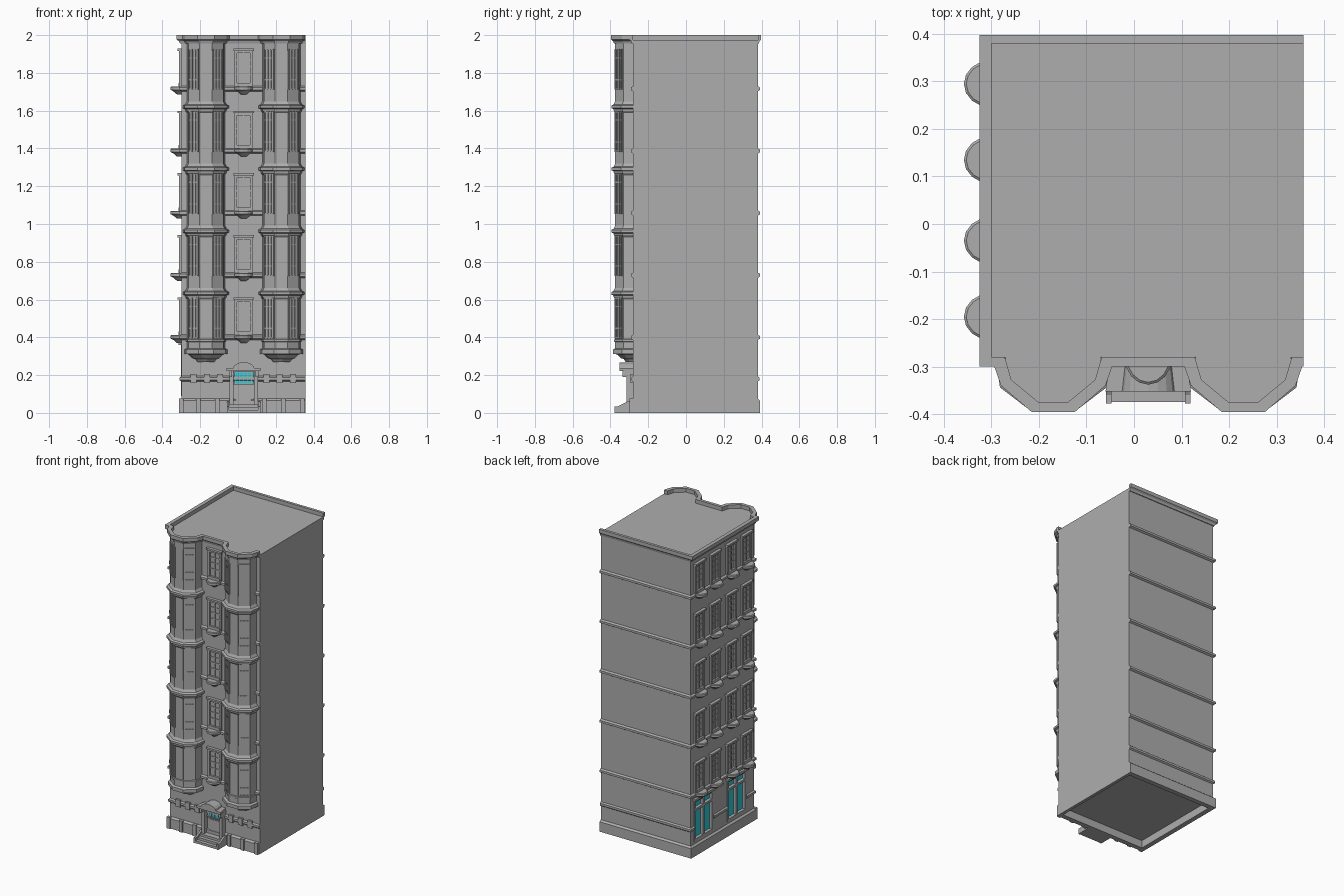
import bpy, bmesh, math
from mathutils import Matrix, Vector

if "Cube" in bpy.data.objects:
    bpy.data.objects.remove(bpy.data.objects["Cube"])


def material(name, rgb):
    m = bpy.data.materials.new(name)
    m.use_nodes = True
    m.diffuse_color = (*rgb, 1)
    m.node_tree.nodes["Principled BSDF"].inputs["Base Color"].default_value = (*rgb, 1)
    return m


STONE = material("grey stone", (0.42, 0.42, 0.42))
GLASS = material("teal glass", (0.03, 0.6, 0.7))

RIGHT, LEFT, BACK, FRONT = 0.357, -0.30, 0.38, -0.28
ROOF, TOP = 1.975, 2.0
STOREY = 0.329
FLOORS = [0.40 + STOREY * i for i in range(5)]
BAYS = (-0.17, 0.23)
DOOR_X = 0.03


def finish(name, bm, mat=STONE):
    bmesh.ops.recalc_face_normals(bm, faces=bm.faces)
    mesh = bpy.data.meshes.new(name)
    bm.to_mesh(mesh)
    bm.free()
    mesh.materials.append(mat)
    ob = bpy.data.objects.new(name, mesh)
    bpy.context.collection.objects.link(ob)
    return ob


def add_box(bm, x0, x1, y0, y1, z0, z1):
    size = Vector((x1 - x0, y1 - y0, z1 - z0))
    mid = Vector((x0 + x1, y0 + y1, z0 + z1)) / 2
    bmesh.ops.create_cube(bm, size=1, matrix=Matrix.Translation(mid) @ Matrix.Diagonal(size).to_4x4())


def boxes(name, items, mat=STONE):
    bm = bmesh.new()
    for item in items:
        add_box(bm, *item)
    return finish(name, bm, mat)


def add_loft(bm, outline, levels):
    """Stack outline(offset) at each (z, offset) and skin it."""
    rings = [[bm.verts.new((x, y, z)) for x, y in outline(off)] for z, off in levels]
    for a, b in zip(rings, rings[1:]):
        for i in range(len(a)):
            j = (i + 1) % len(a)
            bm.faces.new((a[i], a[j], b[j], b[i]))
    bm.faces.new(rings[0])
    bm.faces.new(rings[-1])


def loft(name, outline, levels, mat=STONE):
    bm = bmesh.new()
    add_loft(bm, outline, levels)
    return finish(name, bm, mat)


def copy(ob, name, matrix):
    new = bpy.data.objects.new(name, ob.data)
    new.matrix_world = matrix
    bpy.context.collection.objects.link(new)


def on_wall(x, y, z, turn):
    return Matrix.Translation((x, y, z)) @ Matrix.Rotation(turn, 4, "Z")


# Main block with plinth and string courses; the right side is a flush party wall
def block(off):
    right = RIGHT + min(off, 0)
    return [(LEFT - off, FRONT - off), (right, FRONT - off),
            (right, BACK + off), (LEFT - off, BACK + off)]


def course(z, half, out):
    return [(z - half, 0), (z - half * 0.5, out), (z + half * 0.5, out), (z + half, 0)]


levels = [(0.05, -0.02), (0, -0.02), (0, 0.012), (0.065, 0.012), (0.075, 0)]
levels += course(0.18, 0.014, 0.009)
for z in FLOORS:
    levels += course(z, 0.014, 0.012)
body = loft("main_block", block, levels + [(ROOF, 0)])

# Shop window openings in the left-hand street wall
SHOPS = (0.245, -0.10)
cutter = boxes("opening_cutter", [(-0.4, LEFT + 0.025, y - 0.1, y + 0.1, 0.09, 0.36) for y in SHOPS])
cutter.hide_render = True
cut = body.modifiers.new("openings", "BOOLEAN")
cut.object = cutter
cut.solver = "EXACT"
bpy.context.view_layer.objects.active = body
bpy.ops.object.modifier_apply(modifier=cut.name)
bpy.data.objects.remove(cutter)
for n, y in enumerate(SHOPS):
    gx = LEFT + 0.018
    boxes(f"shop_glass_{n}", [(gx, gx + 0.008, y - 0.1, y + 0.1, 0.09, 0.36)], GLASS)
    bars = [(LEFT - 0.002, gx + 0.004, y + s - 0.007, y + s + 0.007, 0.09, 0.36) for s in (-0.093, 0, 0.093)]
    bars += [(LEFT - 0.002, gx + 0.004, y - 0.1, y + 0.1, z, z + 0.014) for z in (0.09, 0.29, 0.346)]
    bars.append((LEFT - 0.015, LEFT, y - 0.11, y + 0.11, 0.36, 0.375))
    boxes(f"shop_frame_{n}", bars)


# Bay towers: faceted plan, corbelled foot, belts at each storey
def bay_plan(cx):
    half = [(0.102, -0.335 + 0.06), (0.092, -0.332), (0.033, -0.375)]

    def outline(off):
        right = [(hx + off * k, y - off * d) for (hx, y), k, d in zip(half, (1, 1, 0.6), (0, 0.6, 1))]
        return [(cx + x, y) for x, y in right] + [(cx - x, y) for x, y in reversed(right)]
    return outline


bay_levels = [(0.27, -0.055), (0.285, -0.045), (0.29, -0.03), (0.31, -0.01), (0.312, 0.012),
              (0.335, 0.012), (0.342, 0), (0.375, 0), (0.378, 0.005), (0.388, 0.005), (0.391, 0)]
for z in FLOORS[:-1]:
    belt = z + 0.232
    bay_levels += [(belt - 0.03, 0), (belt - 0.02, 0.007), (belt - 0.01, 0.009), (belt - 0.006, 0.02),
                   (belt + 0.008, 0.02), (belt + 0.014, 0.008), (belt + 0.03, 0)]
bay_levels.append((ROOF, 0))

# Bay windows: slim vertical lights on the slanted faces
w = 0.028
parts = [(-w, w, -0.002, 0.01, 0, 0.215)]
parts += [(s - 0.003, s + 0.003, -0.007, 0, 0, 0.215) for s in (-w, -0.01, 0.01, w)]
parts += [(-w, w, -0.006, 0, z, z + 0.006) for z in (0, 0.05, 0.165, 0.209)]
light = boxes("bay_window_pattern", parts)
slope = math.atan2(0.043, 0.059)
for n, cx in enumerate(BAYS):
    loft(f"bay_tower_{n}", bay_plan(cx), bay_levels)
    for f, z in enumerate(FLOORS):
        for side in (-1, 1):
            copy(light, f"bay_window_{n}_{f}_{'right' if side < 0 else 'left'}",
                 on_wall(cx + side * 0.0625, -0.3535, z - 0.005, side * slope))
        boxes(f"bay_pilasters_{n}_{f}",
              [(cx + s * 0.03 - 0.004, cx + s * 0.03 + 0.004, -0.379, -0.37, z - 0.005, z + 0.2) for s in (-1, 1)])
bpy.data.objects.remove(light)

# Sash windows with hood, sill and half-round balcony
w = 0.042


def half_round(off):
    steps = [math.pi * i / 8 for i in range(9)]
    return [((0.05 + off) * math.cos(a), -(0.058 + off) * math.sin(a)) for a in steps]


bm = bmesh.new()
for part in [(-w, w, -0.003, 0.01, 0.015, 0.19), (-0.055, 0.055, -0.02, 0, 0.2, 0.212),
             (-0.05, 0.05, -0.012, 0, 0.188, 0.2), (-w, w, -0.016, 0, 0.012, 0.03),
             (-0.003, 0.003, -0.008, 0, 0.02, 0.19)]:
    add_box(bm, *part)
for s in (-w, w):
    add_box(bm, s - 0.008, s + 0.008, -0.012, 0, 0.012, 0.19)
for z in (0.075, 0.115, 0.15):
    add_box(bm, -w, w, -0.007, 0, z, z + 0.006)
add_loft(bm, half_round, [(-0.03, -0.035), (-0.015, -0.018), (-0.008, -0.006),
                          (-0.006, 0), (0.008, 0), (0.012, -0.005)])
sash = finish("sash_pattern", bm)
for f, z in enumerate(FLOORS):
    copy(sash, f"front_window_{f}", on_wall(DOOR_X, FRONT, z, 0))
    for n, y in enumerate((0.295, 0.135, -0.035, -0.195)):
        copy(sash, f"side_window_{f}_{n}", on_wall(LEFT, y, z, -math.pi / 2))
bpy.data.objects.remove(sash)

# Parapet: an open strip following the roof edge, flaring outward
inner, outer = [(RIGHT, 0.38), (LEFT, 0.38), (LEFT, FRONT)], [(RIGHT, 0.398), (-0.325, 0.398), (-0.325, -0.30)]
for cx in BAYS:
    for s, order in ((-1, 1), (1, -1)):
        inner += [(cx + s * x, y) for x, y in [(0.102, -0.28), (0.088, -0.328), (0.031, -0.375)][::order]]
        outer += [(cx + s * x, y) for x, y in [(0.124, -0.30), (0.11, -0.34), (0.045, -0.396)][::order]]
inner.append((RIGHT, FRONT))
outer.append((RIGHT, -0.30))


def rim(t):
    flare = [(a[0] + (b[0] - a[0]) * t, a[1] + (b[1] - a[1]) * t) for a, b in zip(inner, outer)]
    return inner + flare[::-1]


loft("parapet", rim, [(1.955, 0.3), (1.968, 0.5), (1.976, 1), (TOP, 1)])

# Plinth blocks and keystones along the street front
boxes("plinth_blocks", [(x - 0.012, x + 0.012, FRONT - 0.02, FRONT, 0, 0.075)
                        for x in (-0.30, -0.21, -0.11, 0.14, 0.24, 0.34)])
boxes("keystones", [(x - 0.016, x + 0.016, FRONT - 0.013, FRONT, 0.158, 0.205)
                    for x in (-0.235, -0.165, -0.095, 0.15, 0.22, 0.29)])

# Entrance: door leaf, surround, transom lights, hood and steps
dx = DOOR_X
boxes("door", [(dx - 0.052, dx + 0.052, -0.286, FRONT, 0.045, 0.15)])
boxes("door_panel", [(dx - 0.04, dx + 0.04, -0.290, FRONT, 0.06, 0.14)])
boxes("transom_glass", [(dx - 0.052, dx + 0.052, -0.288, FRONT, 0.155, 0.215)], GLASS)
bars = [(dx + i * 0.021 - 0.002, dx + i * 0.021 + 0.002, -0.291, FRONT, 0.155, 0.215) for i in (-2, -1, 0, 1, 2)]
bars += [(dx - 0.055, dx + 0.055, -0.295, FRONT, z, z + 0.006) for z in (0.15, 0.183, 0.213)]
boxes("transom_bars", bars)
boxes("door_surround", [(dx + s - 0.01, dx + s + 0.01, -0.315, FRONT, 0, 0.225) for s in (-0.065, 0.065)])
boxes("hood_brackets", [(dx + s - 0.008, dx + s + 0.008, -0.335, FRONT, 0.19, 0.225) for s in (-0.07, 0.07)])

arch = [(-0.09, 0.222), (0.09, 0.222), (0.09, 0.238)]
arch += [(0.055 * math.cos(a), 0.238 + 0.03 * math.sin(a)) for a in (math.pi * i / 8 for i in range(9))]
arch.append((-0.09, 0.238))
bm = bmesh.new()
face = bm.faces.new([bm.verts.new((dx + x * 0.85, FRONT, z)) for x, z in arch])
out = bmesh.ops.extrude_face_region(bm, geom=[face])["geom"]
for v in out:
    if isinstance(v, bmesh.types.BMVert):
        v.co = (dx + (v.co.x - dx) / 0.85, -0.352, v.co.z)
finish("door_hood", bm)

boxes("steps", [(dx - 0.085, dx + 0.085, -0.375 + i * 0.023, FRONT, 0, 0.015 * (i + 1)) for i in range(3)])
for s in (-1, 1):
    bm = bmesh.new()
    x = dx + s * 0.083
    side = [bm.verts.new((x - 0.006, y, z)) for y, z in
            ((-0.378, 0), (FRONT, 0), (FRONT, 0.06), (-0.31, 0.06), (-0.36, 0.035), (-0.378, 0.035))]
    out = bmesh.ops.extrude_face_region(bm, geom=[bm.faces.new(side)])["geom"]
    bmesh.ops.translate(bm, vec=(0.012, 0, 0), verts=[v for v in out if isinstance(v, bmesh.types.BMVert)])
    finish(f"step_wall_{'right' if s < 0 else 'left'}", bm)
